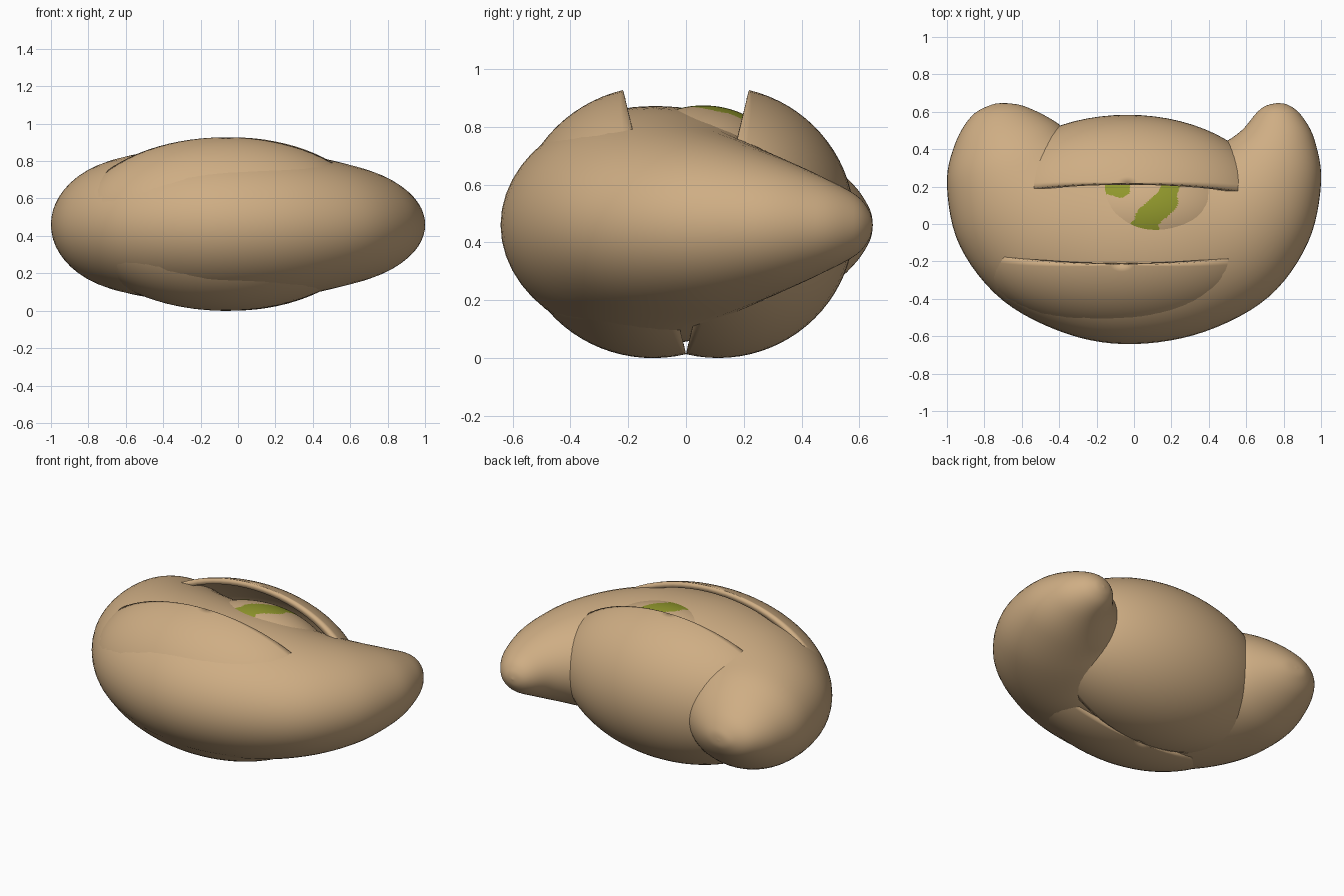
import bpy, bmesh, math
from mathutils import Vector, Matrix

if "Cube" in bpy.data.objects:
    bpy.data.objects.remove(bpy.data.objects["Cube"])


def material(name, rgb):
    m = bpy.data.materials.new(name)
    m.diffuse_color = (*rgb, 1)
    m.use_nodes = True
    m.node_tree.nodes["Principled BSDF"].inputs["Base Color"].default_value = m.diffuse_color
    return m


TAN = material("nut tan", (0.62, 0.42, 0.23))
GREEN = material("kernel green", (0.28, 0.31, 0.025))


def finish(name, bm, mats):
    bmesh.ops.recalc_face_normals(bm, faces=bm.faces)
    me = bpy.data.meshes.new(name)
    bm.to_mesh(me)
    bm.free()
    for m in mats:
        me.materials.append(m)
    ob = bpy.data.objects.new(name, me)
    bpy.context.collection.objects.link(ob)
    bpy.context.view_layer.objects.active = ob
    bpy.ops.object.select_all(action='DESELECT')
    ob.select_set(True)
    bpy.ops.object.shade_smooth_by_angle(angle=math.radians(40))
    return ob


def catmull(p, i, t):
    a, b, c, d = (p[max(0, min(len(p) - 1, k))] for k in (i - 1, i, i + 1, i + 2))
    return 0.5 * (2 * b + (c - a) * t + (2 * a - 5 * b + 4 * c - d) * t * t
                  + (3 * b - a - 3 * c + d) * t ** 3)


# Curved nut: sections from left tip to right tip,
# each as outer x, outer y, inner x, inner y, half height
SECTIONS = [
    (-0.68, 0.646, -0.68, 0.646, 0.0),
    (-0.76, 0.638, -0.60, 0.634, 0.055),
    (-0.87, 0.575, -0.50, 0.592, 0.135),
    (-0.96, 0.42, -0.41, 0.54, 0.225),
    (-1.00, 0.20, -0.35, 0.49, 0.30),
    (-0.93, -0.12, -0.28, 0.46, 0.352),
    (-0.70, -0.41, -0.18, 0.43, 0.392),
    (-0.35, -0.59, -0.07, 0.42, 0.41),
    (0.00, -0.642, 0.03, 0.42, 0.41),
    (0.38, -0.575, 0.16, 0.42, 0.39),
    (0.72, -0.39, 0.28, 0.41, 0.34),
    (0.93, -0.10, 0.38, 0.41, 0.29),
    (1.00, 0.22, 0.47, 0.43, 0.23),
    (0.965, 0.45, 0.575, 0.50, 0.165),
    (0.895, 0.58, 0.655, 0.594, 0.105),
    (0.825, 0.636, 0.705, 0.632, 0.05),
    (0.765, 0.647, 0.765, 0.647, 0.0),
]
pts = [Vector(s) for s in SECTIONS]
STEPS, SIDES, MID_Z = 6, 48, 0.46
bm = bmesh.new()
rings = []
for k in range(1, (len(pts) - 1) * STEPS):
    ox, oy, ix, iy, h = catmull(pts, k // STEPS, (k % STEPS) / STEPS)
    ring = []
    for j in range(SIDES):
        a = 2 * math.pi * j / SIDES
        u = 0.5 + 0.5 * math.cos(a)
        ring.append(bm.verts.new((ix + (ox - ix) * u, iy + (oy - iy) * u,
                                  MID_Z + h * math.sin(a))))
    rings.append(ring)
for r, s in zip(rings, rings[1:]):
    for j in range(SIDES):
        n = (j + 1) % SIDES
        bm.faces.new((r[j], r[n], s[n], s[j]))
for ring, tip in ((rings[0], pts[0]), (rings[-1], pts[-1])):
    v = bm.verts.new((tip[0], tip[1], MID_Z))
    for j in range(SIDES):
        bm.faces.new((ring[j], ring[(j + 1) % SIDES], v))
finish("curved_nut", bm, [TAN])


# Two open shell halves, hinged at the bottom
def shell(name, x, y, turn, width, depth):
    bm = bmesh.new()
    bmesh.ops.create_uvsphere(bm, u_segments=64, v_segments=40, radius=1)
    bmesh.ops.bisect_plane(bm, geom=bm.verts[:] + bm.edges[:] + bm.faces[:], dist=1e-5,
                           plane_co=(0, 0, 0), plane_no=(0, 1, 0), clear_inner=True)
    bmesh.ops.scale(bm, vec=(width, depth, 0.47), verts=bm.verts)
    ob = finish(name, bm, [TAN])
    # make sure normals face outward so the wall grows inward
    me = ob.data
    if sum(p.normal.dot(p.center) for p in me.polygons) < 0:
        me.flip_normals()
    ob.location = (x, y, 0.47)
    ob.rotation_euler = (math.radians(-13.4), 0, turn)
    mod = ob.modifiers.new("wall", 'SOLIDIFY')
    mod.thickness = 0.035
    mod.offset = -1
    bpy.ops.object.modifier_move_to_index(modifier=mod.name, index=0)


shell("back_shell", -0.035, 0.109, 0, 0.76, 0.475)
shell("front_shell", -0.065, -0.109, math.pi, 0.80, 0.482)

# Kernel, showing through with green patches
bm = bmesh.new()
bmesh.ops.create_uvsphere(bm, u_segments=256, v_segments=160, radius=1)
bmesh.ops.transform(bm, verts=bm.verts, matrix=Matrix.Translation((0.08, 0.06, 0.486))
                    @ Matrix.Diagonal((0.53, 0.36, 0.388, 1)))
# patch strokes: start, end, radius
PATCHES = [((0.02, -0.02), (0.09, -0.03), 0.045), ((0.07, 0.03), (0.17, 0.12), 0.065),
           ((0.17, 0.13), (0.20, 0.22), 0.05), ((-0.14, 0.21), (-0.07, 0.19), 0.05),
           ((0.35, -0.04), (0.38, -0.02), 0.02)]


def near(p, a, b, r):
    a, b = Vector(a), Vector(b)
    t = max(0, min(1, (p - a).dot(b - a) / (b - a).length_squared))
    return (p - a - (b - a) * t).length < r


for f in bm.faces:
    c = f.calc_center_median()
    f.material_index = int(c.z > 0.5 and any(near(c.xy, *s) for s in PATCHES))
finish("kernel", bm, [TAN, GREEN])
